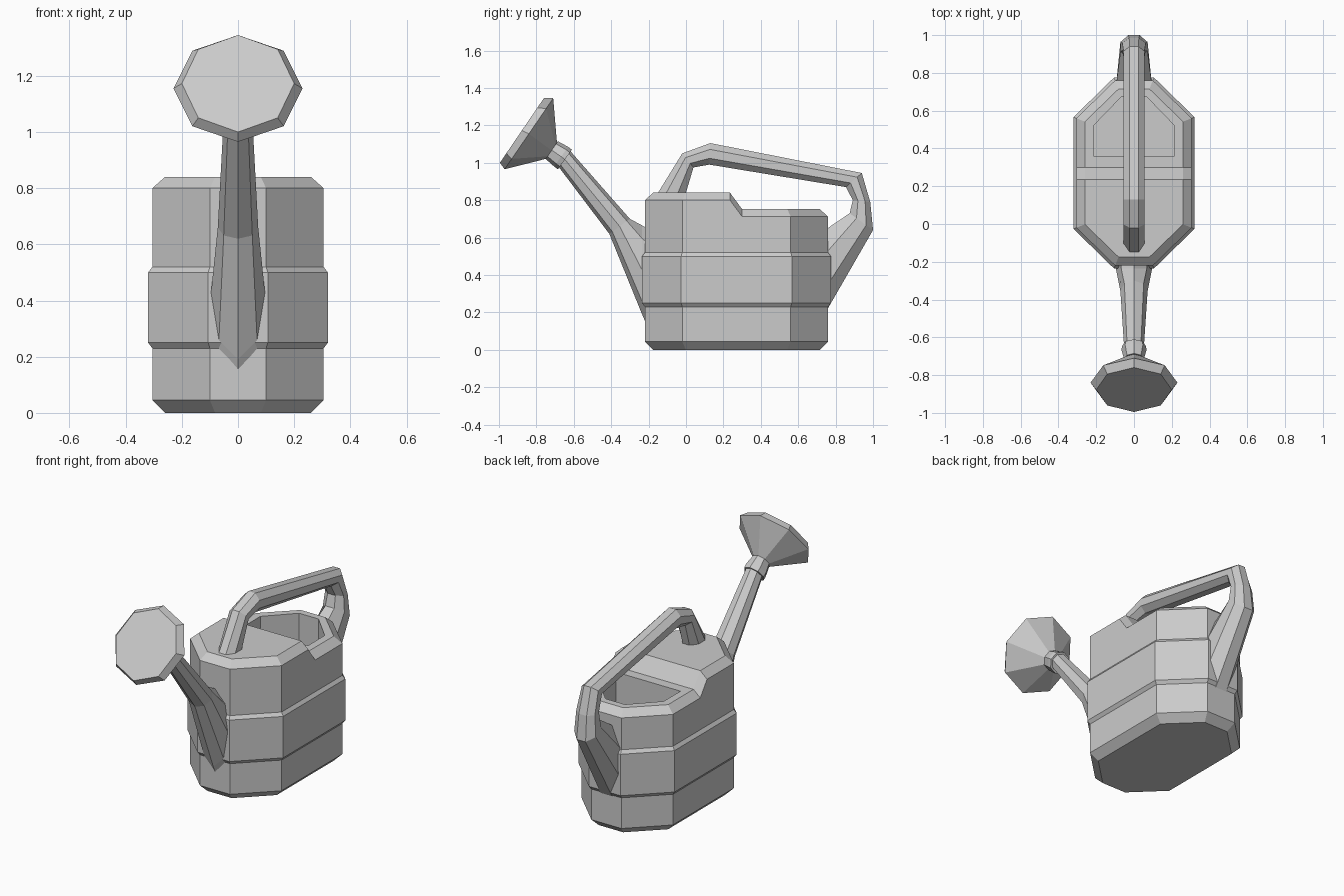
import bpy, bmesh, math

cube = bpy.data.objects.get("Cube")
if cube:
    bpy.data.objects.remove(cube, do_unlink=True)

grey = bpy.data.materials.new("grey metal")
grey.use_nodes = True
grey.diffuse_color = (0.6, 0.6, 0.6, 1)
grey.node_tree.nodes["Principled BSDF"].inputs["Base Color"].default_value = (0.6, 0.6, 0.6, 1)


def finish(bm, name):
    bmesh.ops.recalc_face_normals(bm, faces=bm.faces)
    mesh = bpy.data.meshes.new(name)
    bm.to_mesh(mesh)
    bm.free()
    mesh.materials.append(grey)
    obj = bpy.data.objects.new(name, mesh)
    bpy.context.collection.objects.link(obj)
    return obj


def bridge(bm, a, b):
    n = len(a)
    for i in range(n):
        j = (i + 1) % n
        bm.faces.new((a[i], a[j], b[j], b[i]))


def tube(name, stations, phase=0.0, sides=8):
    """Loft rings; each station is two opposite (y, z) edge points and a half width."""
    bm = bmesh.new()
    rings = []
    grow = 1 / math.cos(phase)
    for (y0, z0), (y1, z1), w in stations:
        cy, cz, vy, vz = (y0 + y1) / 2, (z0 + z1) / 2, (y0 - y1) / 2, (z0 - z1) / 2
        ring = []
        for i in range(sides):
            a = phase + math.tau * i / sides
            c, s = math.cos(a) * grow, math.sin(a) * grow
            ring.append(bm.verts.new((w * s, cy + vy * c, cz + vz * c)))
        rings.append(ring)
    for a, b in zip(rings, rings[1:]):
        bridge(bm, a, b)
    bm.faces.new(rings[0])
    bm.faces.new(rings[-1])
    return finish(bm, name)


def mirrored(half):
    return half + [(-x, y) for x, y in reversed(half)]


# Body: stacked elongated octagons with a raised band and a stepped top
def footprint(grow):
    g, k = grow, grow * 0.41
    return mirrored([(0.1 + k, -0.22 - g), (0.305 + g, -0.02 - k), (0.305 + g, 0.235),
                     (0.305 + g, 0.3), (0.305 + g, 0.56 + k), (0.1 + k, 0.76 + g)])


bm = bmesh.new()
rings = []
for grow, z in [(-0.045, 0), (0, 0.045), (0, 0.23), (0.015, 0.25), (0.015, 0.5),
                (0, 0.52), (0, 0.8), (-0.045, 0.84)]:
    step = 0.088 if z > 0.6 else 0
    rings.append([bm.verts.new((x, y, z - (step if y > 0.25 else 0)))
                  for x, y in footprint(grow)])
for a, b in zip(rings, rings[1:]):
    bridge(bm, a, b)
bm.faces.new(rings[0])

# Top deck, sloping step and filling hole
top = rings[-1]
bm.faces.new(top[:3] + top[-3:])
bm.faces.new((top[2], top[3], top[8], top[9]))
hole = mirrored([(0.215, 0.36), (0.215, 0.52), (0.065, 0.675)])
lip = [bm.verts.new((x, y, 0.752)) for x, y in hole]
floor = [bm.verts.new((x, y, 0.12)) for x, y in hole]
bridge(bm, top[3:9], lip)
bridge(bm, lip, floor)
bm.faces.new(floor)
finish(bm, "body")

# Spout with a flared root
tube("spout", [((-0.2, 0.11), (-0.2, 0.645), 0.096),
               ((-0.235, 0.19), (-0.235, 0.665), 0.096),
               ((-0.41, 0.62), (-0.3, 0.7), 0.072),
               ((-0.69, 0.99), (-0.625, 1.07), 0.052)])

# Collar joining the spout to the sprinkler
tube("spout_collar", [((-0.685, 0.965), (-0.61, 1.07), 0.064),
                      ((-0.705, 0.98), (-0.63, 1.085), 0.066),
                      ((-0.75, 1.02), (-0.685, 1.115), 0.052)])

# Sprinkler head
tube("sprinkler_head", [((-0.745, 1.022), (-0.69, 1.108), 0.05),
                        ((-0.97, 0.965), (-0.71, 1.345), 0.23),
                        ((-0.995, 1.0), (-0.76, 1.345), 0.2)])

# Handle arching from the top deck to the back wall
tube("handle", [((-0.18, 0.79), (-0.015, 0.79), 0.055),
                ((-0.02, 1.05), (0.04, 0.975), 0.055),
                ((0.13, 1.105), (0.125, 0.99), 0.055),
                ((0.94, 0.945), (0.855, 0.87), 0.055),
                ((0.985, 0.79), (0.892, 0.8), 0.062),
                ((1.0, 0.64), (0.875, 0.73), 0.072),
                ((0.735, 0.18), (0.735, 0.635), 0.095)], math.pi / 8)
